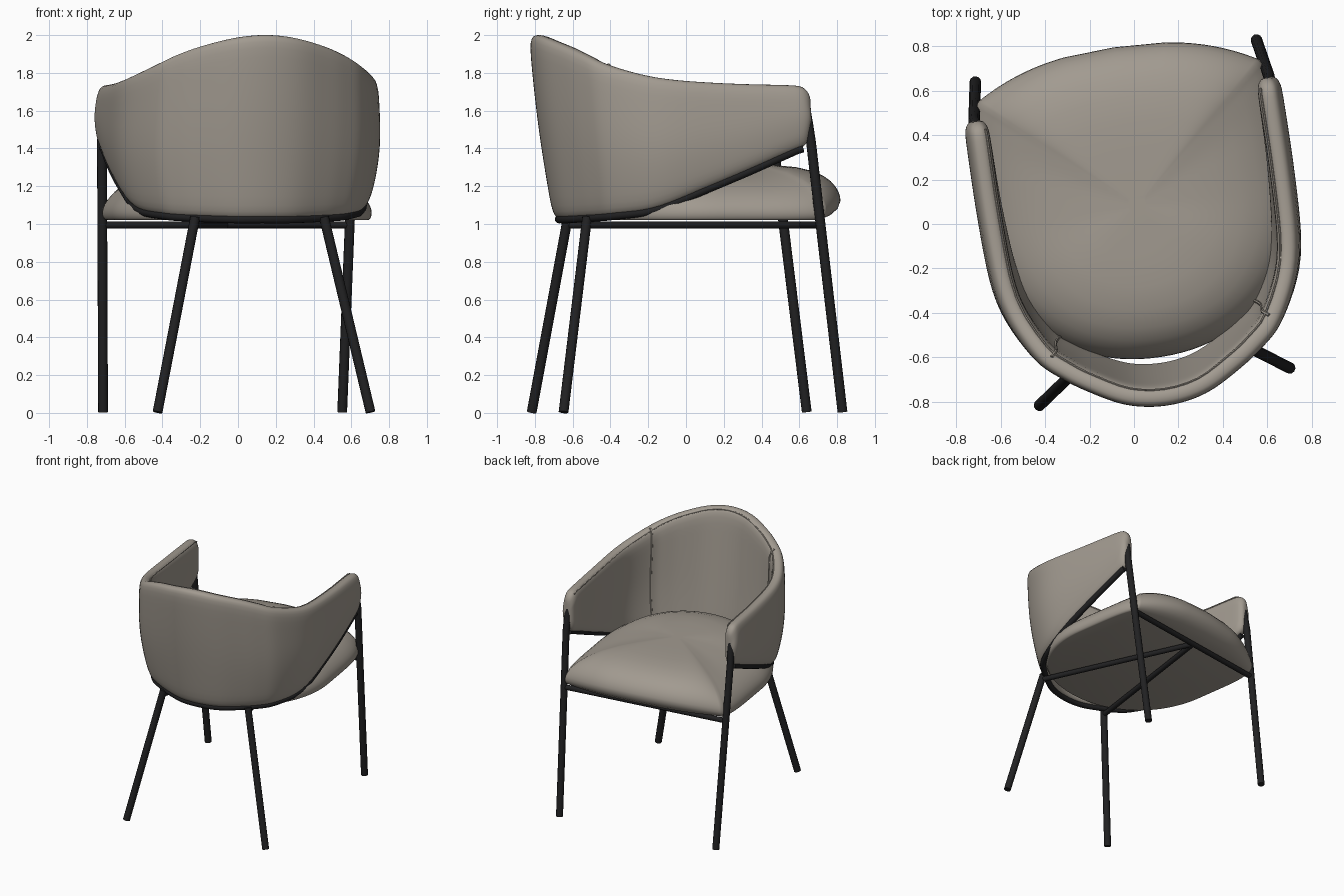
import bpy, bmesh
from math import sin, cos, pi, radians
from mathutils import Matrix, Vector

if "Cube" in bpy.data.objects:
    bpy.data.objects.remove(bpy.data.objects["Cube"])

# The chair is symmetric in its own frame, then turned slightly
PLACE = Matrix.Rotation(radians(8.5), 4, "Z") @ Matrix.Translation((0.028, 0, 0))


def material(name, rgb, rough):
    m = bpy.data.materials.new(name)
    m.use_nodes = True
    m.diffuse_color = (*rgb, 1)
    bsdf = m.node_tree.nodes["Principled BSDF"]
    bsdf.inputs["Base Color"].default_value = (*rgb, 1)
    bsdf.inputs["Roughness"].default_value = rough
    return m


FABRIC = material("warm grey fabric", (0.36, 0.325, 0.28), 0.8)
METAL = material("black metal", (0.015, 0.015, 0.016), 0.5)


def finish(name, bm, mat, angle, subsurf=0):
    bmesh.ops.recalc_face_normals(bm, faces=bm.faces)
    me = bpy.data.meshes.new(name)
    bm.to_mesh(me)
    bm.free()
    ob = bpy.data.objects.new(name, me)
    bpy.context.collection.objects.link(ob)
    me.materials.append(mat)
    ob.matrix_world = PLACE
    if subsurf:
        mod = ob.modifiers.new("Subdivision", "SUBSURF")
        mod.levels = mod.render_levels = subsurf
    for o in bpy.context.selected_objects:
        o.select_set(False)
    bpy.context.view_layer.objects.active = ob
    ob.select_set(True)
    bpy.ops.object.shade_smooth_by_angle(angle=radians(angle))


def skin(bm, rings):
    """Join rings of vertices into a closed skin with end caps."""
    n = len(rings[0])
    for a, b in zip(rings, rings[1:]):
        for k in range(n):
            bm.faces.new((a[k], a[(k + 1) % n], b[(k + 1) % n], b[k]))
    bm.faces.new(rings[0])
    bm.faces.new(rings[-1])


def tube(name, points, radius, mat, sides=12):
    """Sweep a round section along a path, with flat ends."""
    pts = [Vector(p) for p in points]
    bm = bmesh.new()
    rings = []
    side = (pts[1] - pts[0]).orthogonal()
    for i, p in enumerate(pts):
        d = (pts[min(i + 1, len(pts) - 1)] - pts[max(i - 1, 0)]).normalized()
        side = (side - d * side.dot(d)).normalized()
        up = d.cross(side)
        rings.append([bm.verts.new(p + radius * (side * cos(a) + up * sin(a)))
                      for a in (2 * pi * k / sides for k in range(sides))])
    skin(bm, rings)
    finish(name, bm, mat, 50)


def spline(keys, steps):
    """Smooth curve through the key points."""
    k = [Vector(p) for p in keys]
    k = [2 * k[0] - k[1]] + k + [2 * k[-1] - k[-2]]
    out = []
    for p0, p1, p2, p3 in zip(k, k[1:], k[2:], k[3:]):
        for s in range(steps):
            t = s / steps
            out.append(0.5 * (2 * p1 + (p2 - p0) * t + (2 * p0 - 5 * p1 + 4 * p2 - p3) * t * t
                              + (3 * p1 - p0 - 3 * p2 + p3) * t ** 3))
    return out + [k[-2]]


# Wrap-around shell: half outline as x, y, top height, bottom height
HALF = [(0.18, -0.815, 1.985, 1.03), (0.34, -0.735, 1.945, 1.035), (0.46, -0.655, 1.9, 1.04),
        (0.57, -0.545, 1.845, 1.05), (0.685, -0.28, 1.775, 1.085), (0.71, 0.10, 1.745, 1.225),
        (0.71, 0.49, 1.735, 1.395)]
THICK = 0.10
keys = [(-x, y, t, b) for x, y, t, b in reversed(HALF)] + [(0, -0.842, 2.002, 1.03)] + HALF
outline = spline(keys, 3)

stations = []  # centre, outward normal, top, bottom, half thickness
for i, p in enumerate(outline):
    d = outline[min(i + 1, len(outline) - 1)] - outline[max(i - 1, 0)]
    n = Vector((d.y, -d.x)).normalized()
    stations.append((p.xy - n * THICK / 2, n, p.z, p.w, THICK / 2))


def arm_tip(station):
    """Rounded end of an arm, growing forward from its last full section."""
    c, n, top, bottom, half = station
    for a in (radians(v) for v in (25, 48, 68, 84)):
        shrink = 0.09 * (1 - cos(a))
        yield (c + Vector((0, 0.075 * sin(a))), n, top - shrink, bottom + shrink * 1.1,
               half * cos(a) ** 0.6)


stations = list(reversed(list(arm_tip(stations[0])))) + stations + list(arm_tip(stations[-1]))


def shell_point(station, z, offset):
    """Point on the shell; it leans back at the rear and tucks in below."""
    c, n, top, bottom, half = station
    q = c + n * offset
    x = q.x * (1 - 0.4 * max(0, 1.5 - z) ** 2)
    y = q.y * (1 - 0.16 * (2 - z)) if q.y < 0 else q.y
    return Vector((x, y, z))


EDGE = [(0, 0.35), (0.014, 0.72), (0.055, 1)]


def section(station):
    """Upright rounded slab, fuller on the outside at mid height."""
    top, bottom, half = station[2:]
    rows = [(bottom + dz, w, 0) for dz, w in EDGE]
    low, high = bottom + 0.055, top - 0.055
    rows += [(low + (high - low) * k / 7, 1, 0.012 * sin(pi * k / 7)) for k in range(1, 7)]
    rows += [(top - dz, w, 0) for dz, w in reversed(EDGE)]
    return ([shell_point(station, z, half * w + puff) for z, w, puff in rows]
            + [shell_point(station, z, -half * w) for z, w, puff in reversed(rows)])


bm = bmesh.new()
sections = [section(s) for s in stations]
skin(bm, [[bm.verts.new(p) for p in ring] for ring in sections])
finish("back_and_arms", bm, FABRIC, 80, 1)

# Piping inside the top edge, and the seams between back and arm pads
rows = len(sections[0]) // 2
tube("inner_piping", [s[rows + 1] for s in sections[3:-3]], 0.005, FABRIC, 6)
for name, index in (("right_seam", 14), ("left_seam", -14)):
    tube(name, sections[index][rows:2 * rows - 1], 0.008, FABRIC, 6)

# Seat cushion: flat below with a straight front edge, bulging forward and domed above
SEG = 96
CENTRE_Y = 0.08
FRONT_Y = 0.62


def signed_power(v, e):
    return abs(v) ** e * (1 if v > 0 else -1)


def seat_rim(a):
    front = sin(a) > 0
    e = 0.4 if front else 0.94
    x = 0.69 * signed_power(cos(a), e)
    y = CENTRE_Y + (0.72 if front else 0.69) * signed_power(sin(a), e)
    return x, min(y, 0.80 - 0.17 * abs(x / 0.67) ** 2.5)


def seat_point(a, r, turn, dome):
    """turn goes 0..1 around the lower edge; dome marks the upper surface."""
    x, y = seat_rim(a)
    low_y = min(y, FRONT_Y)
    rim_z = 1.06 + 0.07 * (y - low_y) / 0.18
    y = low_y + (y - low_y) * sin(turn * pi / 2)
    z = 1.02 + (rim_z - 1.02) * (1 - cos(turn * pi / 2))
    if dome:
        power = 2.1 + 3.2 * sin(a) ** 2
        z += (1.315 - rim_z) * max(0, 1 - r ** power) ** 0.55
    return x * r, CENTRE_Y + (y - CENTRE_Y) * r, z


bm = bmesh.new()
levels = [(0.97 + 0.03 * sin(t * pi / 2), t, False) for t in (0, 0.25, 0.5, 0.75, 1)]
levels += [(r, 1, True) for r in (0.996, 0.985, 0.965, 0.93, 0.88, 0.8, 0.68, 0.53, 0.36, 0.2, 0.06)]
skin(bm, [[bm.verts.new(seat_point(2 * pi * k / SEG, *level)) for k in range(SEG)]
          for level in levels])
finish("seat_cushion", bm, FABRIC, 60)

# Metal frame: rail under the shell, legs and braces
rail = [shell_point(s, s[3] - 0.004, 0.012) for s in stations[3:-3]]
tube("shell_rail", rail, 0.022, METAL)

for name, m in (("right", -1), ("left", 1)):
    tube("front_leg_" + name, [(0.64 * m, 0.738, 0.004), (0.662 * m, 0.618, 0.99),
                               (0.672 * m, 0.565, 1.43), (0.668 * m, 0.55, 1.53),
                               (0.663 * m, 0.535, 1.62)], 0.026, METAL)
    tube("rear_leg_" + name, [(0.57 * m, -0.745, 0.004), (0.345 * m, -0.585, 1.035)],
         0.026, METAL)
    tube("diagonal_brace_" + name, [(0.352 * m, -0.588, 0.995), (0, 0.618, 0.995)], 0.02, METAL)
tube("front_brace", [(-0.662, 0.618, 0.995), (0.662, 0.618, 0.995)], 0.02, METAL)
